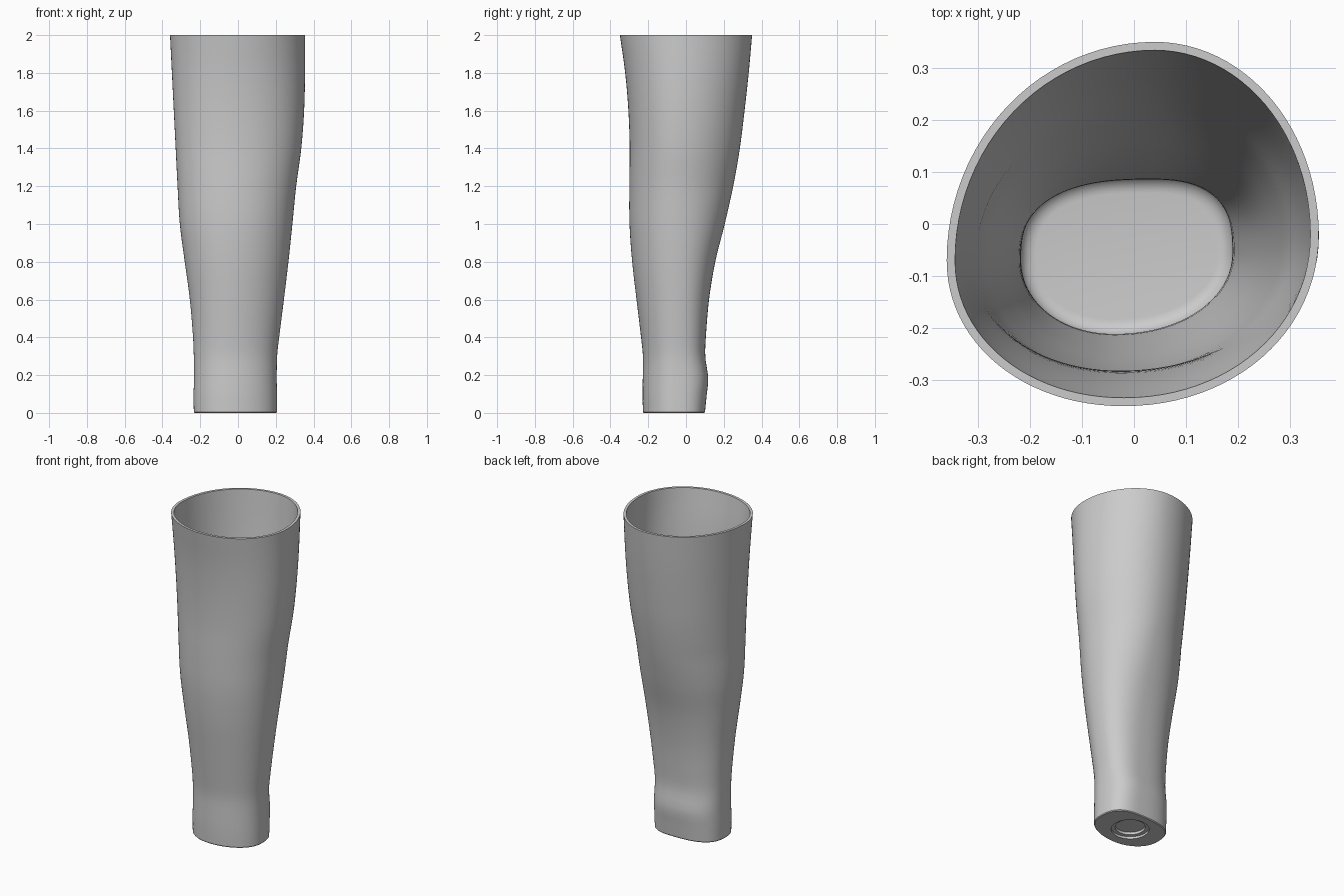
import bpy, bmesh, math

if "Cube" in bpy.data.objects:
    bpy.data.objects.remove(bpy.data.objects["Cube"], do_unlink=True)

SIDES = 96
WALL = 0.016
FLOOR = 0.06
FILLET = 0.03

# Limb sections: height, right, left, front and back extents
SECTIONS = [
    (0.0, -.234, .206, -.228, .100),
    (0.1, -.235, .206, -.230, .110),
    (0.18, -.233, .205, -.229, .118),
    (0.3, -.234, .207, -.228, .102),
    (0.4, -.238, .218, -.238, .105),
    (0.6, -.255, .243, -.262, .122),
    (0.8, -.282, .267, -.285, .155),
    (1.0, -.308, .288, -.299, .205),
    (1.2, -.320, .308, -.300, .250),
    (1.4, -.330, .335, -.298, .285),
    (1.6, -.340, .350, -.305, .310),
    (1.8, -.350, .355, -.322, .332),
    (2.0, -.360, .355, -.350, .350),
]


def extents(z):
    """Smoothly interpolate the four extents at a height."""
    i = 0
    while i < len(SECTIONS) - 2 and z > SECTIONS[i + 1][0]:
        i += 1
    a, b = SECTIONS[i], SECTIONS[i + 1]
    before, after = SECTIONS[max(i - 1, 0)], SECTIONS[min(i + 2, len(SECTIONS) - 1)]
    span = b[0] - a[0]
    t = (z - a[0]) / span
    result = []
    for k in range(1, 5):
        ma = (b[k] - before[k]) / (b[0] - before[0]) * span
        mb = (after[k] - a[k]) / (after[0] - a[0]) * span
        result.append((2*t**3 - 3*t*t + 1) * a[k] + (t**3 - 2*t*t + t) * ma
                      + (3*t*t - 2*t**3) * b[k] + (t**3 - t*t) * mb)
    return result


def outline(z, inset=0.0, height=None):
    """Four blended superellipse quarters with offset extreme points."""
    x0, x1, y0, y1 = extents(z)
    u = z / 2
    back_x, front_x = 0.03 + 0.01 * u, -0.04 + 0.02 * u
    right_y, left_y = -0.07, -0.06 + 0.04 * u
    back_power = 2 + 0.8 * max(0, 1 - z / 1.2)
    points = []
    for i in range(SIDES):
        ang = 2 * math.pi * i / SIDES
        c, s = math.cos(ang), math.sin(ang)
        p = back_power if s > 0 else 2.05
        cx = back_x if s > 0 else front_x
        cy = left_y if c > 0 else right_y
        rx = (x1 - cx if c > 0 else cx - x0) - inset
        ry = (y1 - cy if s > 0 else cy - y0) - inset
        points.append((cx + math.copysign(abs(c) ** (2 / p), c) * rx,
                       cy + math.copysign(abs(s) ** (2 / p), s) * ry,
                       z if height is None else height))
    return points


def circle(radius, z):
    return [(-0.02 + radius * math.cos(2 * math.pi * i / SIDES),
             -0.058 + radius * math.sin(2 * math.pi * i / SIDES), z)
            for i in range(SIDES)]


# Stepped round recess under the base
loops = [circle(.085, .03), circle(.085, .014), circle(.108, .014), circle(.108, 0)]

# Outer skin, with a fine chamfer at the base
loops += [outline(0, .004), outline(.005)]
loops += [outline(.04 * i) for i in range(1, 51)]

# Rim and inner skin
loops += [outline(2 - .04 * i, WALL) for i in range(48)]

# Rounded transition into the inner floor
for i in range(7):
    a = math.pi / 2 * i / 6
    loops.append(outline(FLOOR + FILLET * (1 - math.sin(a)),
                         WALL + FILLET * (1 - math.cos(a))))

bm = bmesh.new()
rings = [[bm.verts.new(p) for p in loop] for loop in loops]
for low, high in zip(rings, rings[1:]):
    for i in range(SIDES):
        j = (i + 1) % SIDES
        bm.faces.new((low[i], low[j], high[j], high[i]))
bm.faces.new(rings[0][::-1])
bm.faces.new(rings[-1])
bmesh.ops.recalc_face_normals(bm, faces=bm.faces)
mesh = bpy.data.meshes.new("hollow_limb_shell")
bm.to_mesh(mesh)
bm.free()

shell = bpy.data.objects.new("hollow_limb_shell", mesh)
bpy.context.collection.objects.link(shell)

# Single plain grey material
grey = bpy.data.materials.new("plain_grey")
grey.use_nodes = True
colour = (.6, .6, .6, 1)
grey.diffuse_color = colour
grey.node_tree.nodes["Principled BSDF"].inputs["Base Color"].default_value = colour
mesh.materials.append(grey)

bpy.ops.object.select_all(action='DESELECT')
shell.select_set(True)
bpy.context.view_layer.objects.active = shell
bpy.ops.object.shade_smooth_by_angle(angle=math.radians(35))
